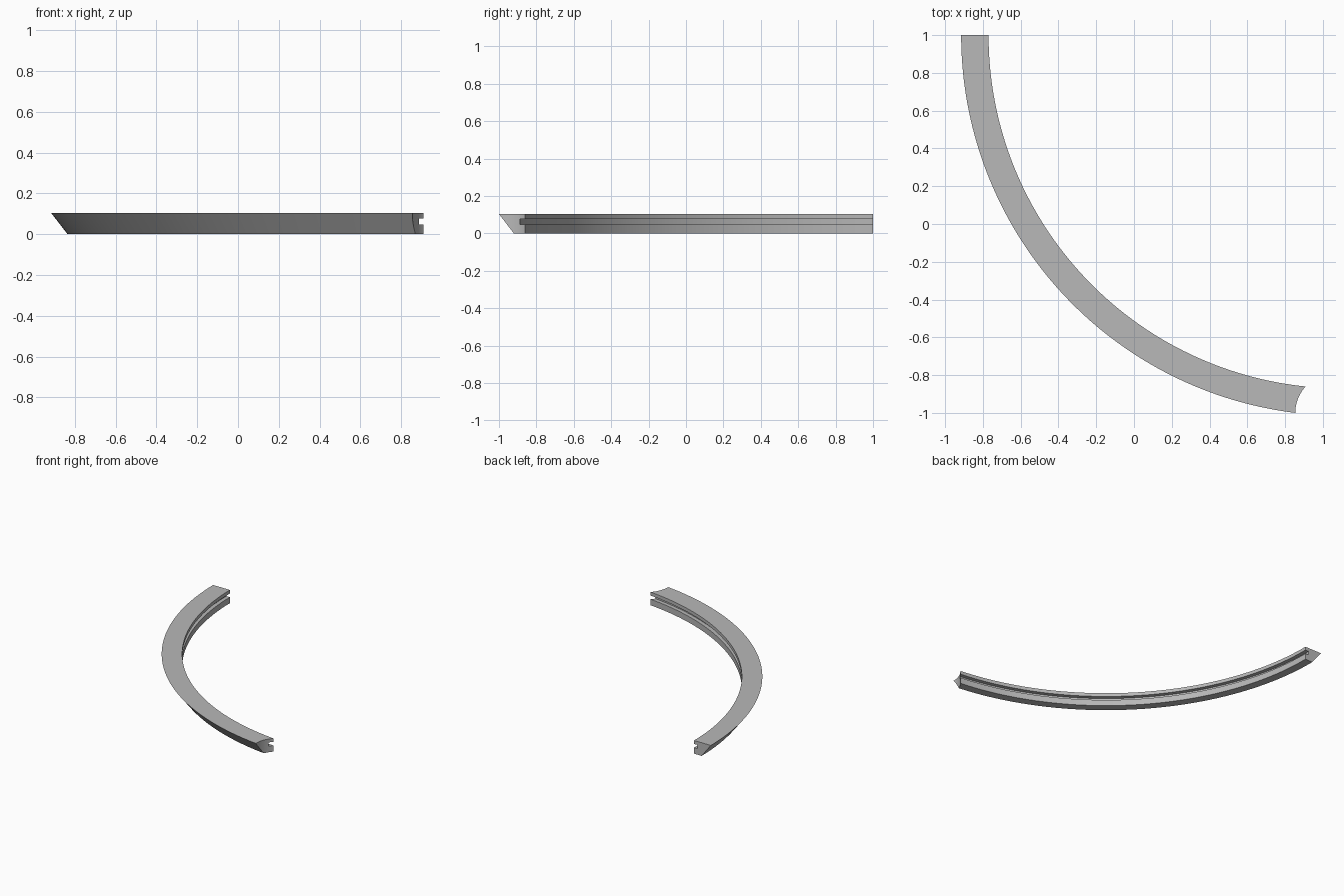
import bpy, bmesh
from math import pi, cos, sin, radians
from mathutils import Vector

cube = bpy.data.objects.get("Cube")
if cube:
    bpy.data.objects.remove(cube, do_unlink=True)

CENTRE = Vector((1.1, 1.0, 0.0))
HEIGHT = 0.103
INNER, FLOOR = 1.87, 1.90      # inner wall and groove floor radii
SEGMENTS = 96

grey = bpy.data.materials.new("plain grey")
grey.use_nodes = True
colour = (0.48, 0.48, 0.48, 1.0)
grey.diffuse_color = colour
grey.node_tree.nodes["Principled BSDF"].inputs["Base Color"].default_value = colour

# Cross-section: slanted outer face, square groove in the inner face
profile = [(INNER, 0), (1.935, 0), (2.015, HEIGHT), (INNER, HEIGHT),
           (INNER, 0.076), (FLOOR, 0.076), (FLOOR, 0.047), (INNER, 0.047)]

# Sweep the section along the arc
bm = bmesh.new()
rings = []
for i in range(SEGMENTS + 1):
    a = pi + radians(87) * i / SEGMENTS
    rings.append([bm.verts.new(CENTRE + Vector((r * cos(a), r * sin(a), z)))
                  for r, z in profile])
n = len(profile)
for a, b in zip(rings, rings[1:]):
    for k in range(n):
        j = (k + 1) % n
        bm.faces.new((a[k], a[j], b[j], b[k]))
bm.faces.new(rings[0])
bm.faces.new(rings[-1])
bmesh.ops.recalc_face_normals(bm, faces=bm.faces[:])
mesh = bpy.data.meshes.new("curved_rail")
bm.to_mesh(mesh)
bm.free()
rail = bpy.data.objects.new("curved_rail", mesh)
bpy.context.collection.objects.link(rail)
mesh.materials.append(grey)

# Round cutter that hollows the far end of the rail
bpy.ops.mesh.primitive_cylinder_add(vertices=96, radius=0.206, depth=1,
                                    location=(1.06, -1.0, 0))
cutter = bpy.context.object
cutter.name = "end_cutter"
cutter.hide_render = True
cutter.data.materials.append(grey)

bpy.ops.object.select_all(action='DESELECT')
rail.select_set(True)
bpy.context.view_layer.objects.active = rail
cut = rail.modifiers.new("hollow_end", 'BOOLEAN')
cut.operation = 'DIFFERENCE'
cut.solver = 'EXACT'
cut.object = cutter
bpy.ops.object.modifier_apply(modifier=cut.name)
bpy.data.objects.remove(cutter, do_unlink=True)

bpy.ops.object.shade_smooth_by_angle(angle=radians(30))
